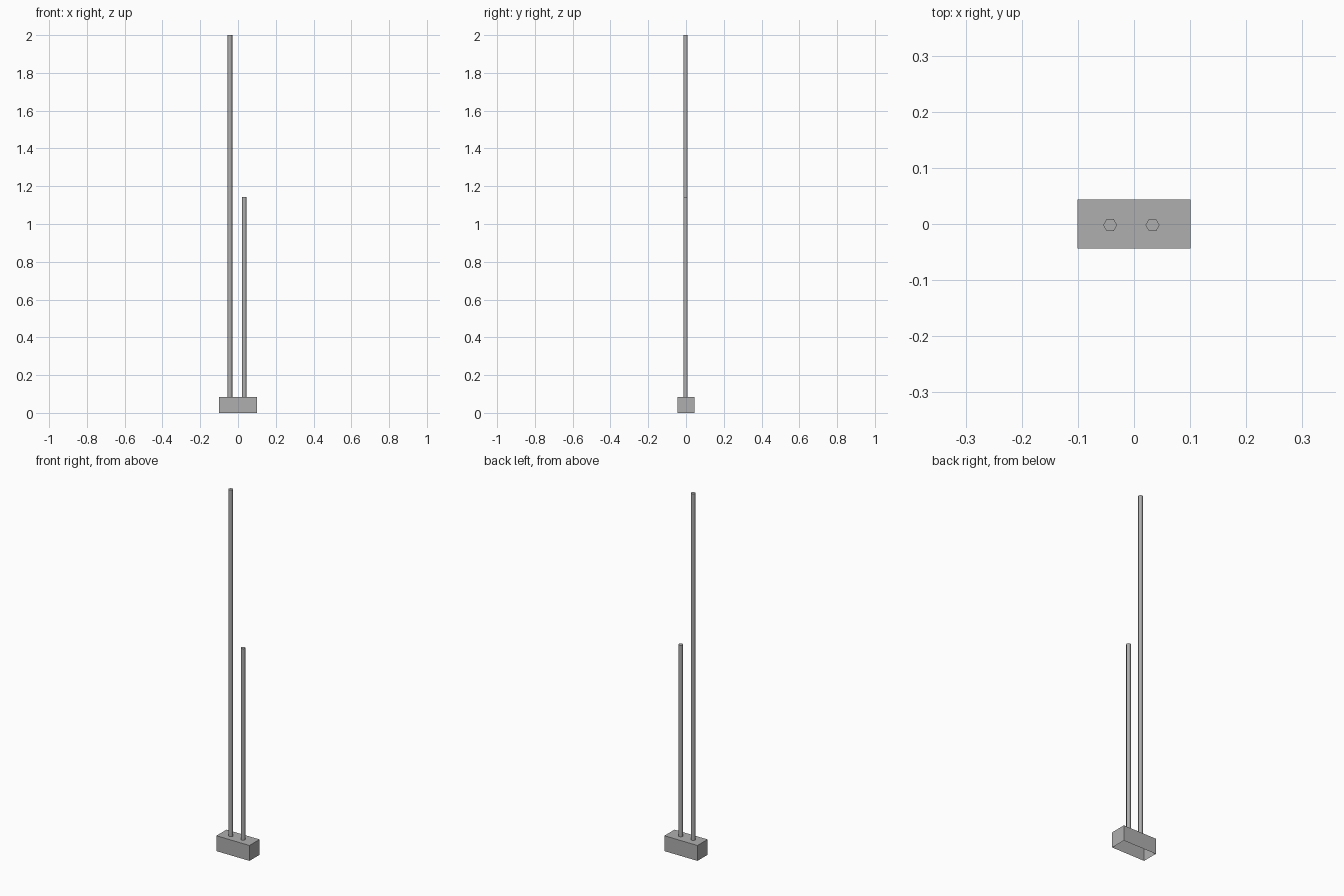
import bpy, bmesh, math
from mathutils import Matrix

if "Cube" in bpy.data.objects:
    bpy.data.objects.remove(bpy.data.objects["Cube"])

BASE_TOP = 0.085

grey = bpy.data.materials.new("dark_grey")
grey.diffuse_color = (0.43, 0.43, 0.43, 1)
grey.use_nodes = True
grey.node_tree.nodes["Principled BSDF"].inputs["Base Color"].default_value = grey.diffuse_color


def make_object(name, bm):
    # leave the underside open
    bmesh.ops.recalc_face_normals(bm, faces=bm.faces)
    down = [f for f in bm.faces if f.normal.z < -0.9]
    bmesh.ops.delete(bm, geom=down, context='FACES_ONLY')
    mesh = bpy.data.meshes.new(name)
    bm.to_mesh(mesh)
    bm.free()
    mesh.materials.append(grey)
    obj = bpy.data.objects.new(name, mesh)
    bpy.context.collection.objects.link(obj)
    return obj


# base block, a shell open underneath
bm = bmesh.new()
bmesh.ops.create_cube(bm, size=1, matrix=Matrix.Translation((0, 0, BASE_TOP / 2))
                      @ Matrix.Diagonal((0.202, 0.088, BASE_TOP, 1)))
make_object("base_block", bm)


# hexagonal rods, corners pointing along x, sides shaded smooth
def rod(name, x, top, y=-0.002, radius=0.0125):
    bm = bmesh.new()
    ring = [bm.verts.new((x + radius * math.cos(a), y + radius * math.sin(a), BASE_TOP))
            for a in (math.radians(60 * i) for i in range(6))]
    face = bm.faces.new(ring)
    out = bmesh.ops.extrude_face_region(bm, geom=[face], use_keep_orig=True)
    upper = [g for g in out["geom"] if isinstance(g, bmesh.types.BMVert)]
    bmesh.ops.translate(bm, verts=upper, vec=(0, 0, top - BASE_TOP))
    obj = make_object(name, bm)
    bpy.ops.object.select_all(action='DESELECT')
    obj.select_set(True)
    bpy.context.view_layer.objects.active = obj
    bpy.ops.object.shade_smooth_by_angle(angle=math.radians(70))


rod("tall_rod", -0.0425, 2.0)
rod("short_rod", 0.033, 1.143)
